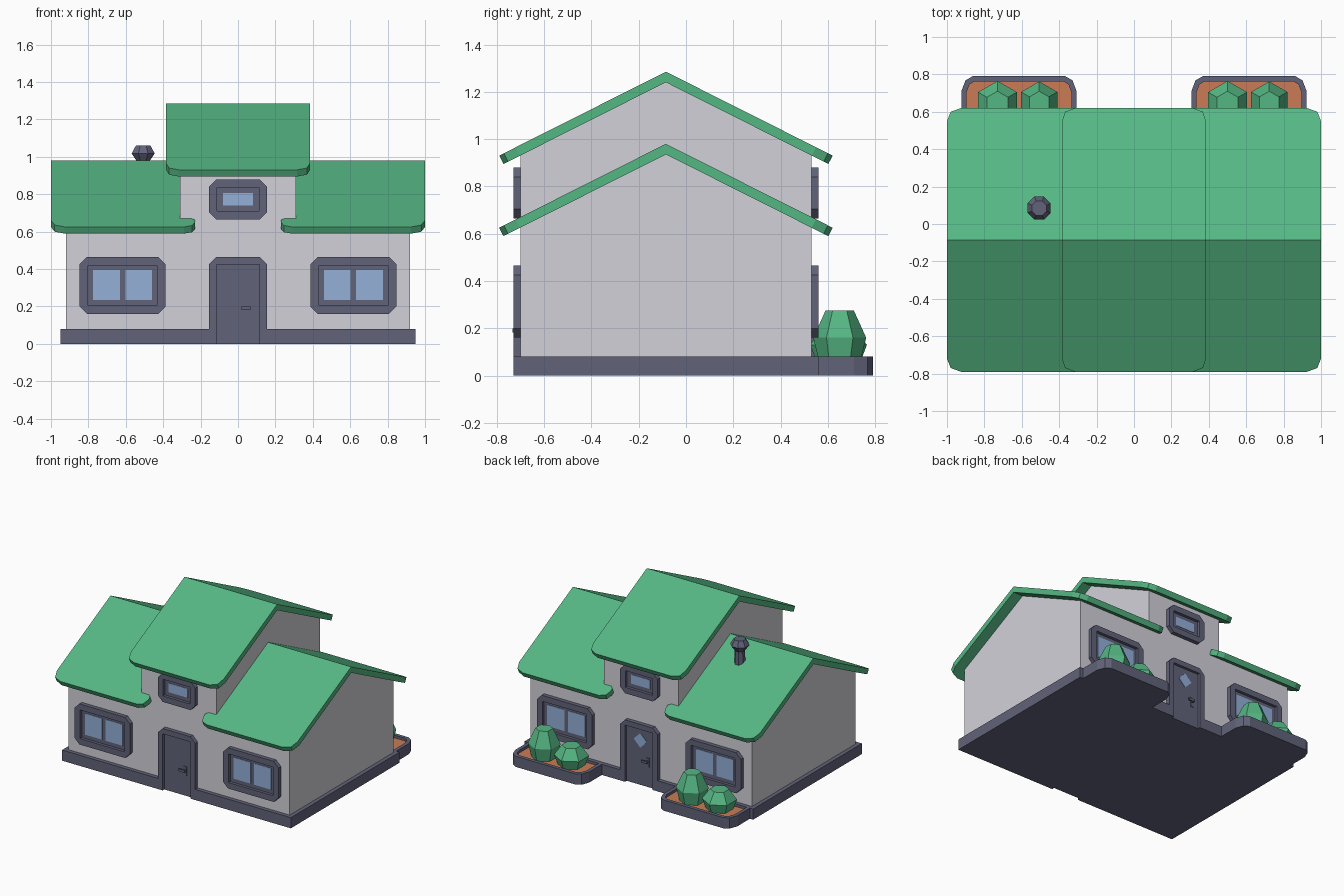
import bpy, bmesh, math
from mathutils import Vector

if "Cube" in bpy.data.objects:
    bpy.data.objects.remove(bpy.data.objects["Cube"])


def material(name, rgb):
    m = bpy.data.materials.new(name)
    m.diffuse_color = [(c / 255) ** 2.2 for c in rgb] + [1]
    m.use_nodes = True
    m.node_tree.nodes["Principled BSDF"].inputs["Base Color"].default_value = m.diffuse_color
    return m


WALL = material("wall grey", (208, 208, 216))
SLATE = material("slate trim", (97, 99, 121))
GREEN = material("green", (86, 182, 131))
GLASS = material("window blue", (146, 174, 216))
SOIL = material("soil orange", (200, 122, 86))
YC = -0.085                      # ridge line of the house


def finish(name, bm, mat):
    bmesh.ops.remove_doubles(bm, verts=bm.verts, dist=1e-5)
    bmesh.ops.recalc_face_normals(bm, faces=bm.faces)
    me = bpy.data.meshes.new(name)
    bm.to_mesh(me)
    bm.free()
    me.materials.append(mat)
    ob = bpy.data.objects.new(name, me)
    bpy.context.collection.objects.link(ob)
    return ob


def bridge(bm, a, b):
    n = len(a)
    for i in range(n):
        j = (i + 1) % n
        bm.faces.new((a[i], a[j], b[j], b[i]))


def add_prism(bm, low, high):
    a = [bm.verts.new(p) for p in low]
    b = [bm.verts.new(p) for p in high]
    bm.faces.new(a)
    bm.faces.new(b)
    bridge(bm, a, b)


def prism(name, pts, place, d0, d1, mat):
    bm = bmesh.new()
    add_prism(bm, [place(u, v, d0) for u, v in pts], [place(u, v, d1) for u, v in pts])
    return finish(name, bm, mat)


def flat(u, v, d):               # plan outline extruded upward
    return Vector((u, v, d))


def side(u, v, d):               # side profile extruded along x
    return Vector((d, u, v))


def front(u, v, d):              # facade outline, d is height off the wall
    return Vector((u, -0.70 - d, v))


def back(u, v, d):
    return Vector((-u, 0.53 + d, v))


def rect(x0, x1, z0, z1):
    return [(x0, z0), (x1, z0), (x1, z1), (x0, z1)]


def chamfered(x0, x1, z0, z1, c):
    return [(x0 + c, z0), (x1 - c, z0), (x1, z0 + c), (x1, z1 - c),
            (x1 - c, z1), (x0 + c, z1), (x0, z1 - c), (x0, z0 + c)]


def lathe(name, x, y, profile, sides, turn, mat):
    bm = bmesh.new()
    rings = [[bm.verts.new((x + r * math.cos(turn + i * math.tau / sides),
                            y + r * math.sin(turn + i * math.tau / sides), z))
              for i in range(sides)] for r, z in profile]
    for a, b in zip(rings, rings[1:]):
        bridge(bm, a, b)
    bm.faces.new(rings[0])
    bm.faces.new(rings[-1])
    return finish(name, bm, mat)


# Walls: gabled blocks, the middle one taller
def gable(name, x0, x1, ridge):
    eave = ridge - 0.503 * 0.615
    prism(name, [(-0.70, 0.01), (0.53, 0.01), (0.53, eave), (YC, ridge), (-0.70, eave)],
          side, x0, x1, WALL)


gable("left_wall_block", -0.92, -0.31, 0.95)
gable("middle_wall_block", -0.31, 0.31, 1.26)
gable("right_wall_block", 0.31, 0.92, 0.95)

# Plinth with a notch at each door
corner = [(0.155, -0.70), (0.155, -0.73), (0.95, -0.73),
          (0.95, 0.56), (0.155, 0.56), (0.155, 0.53)]
prism("plinth", corner + [(-x, y) for x, y in reversed(corner)], flat, 0, 0.08, SLATE)


# Roofs: outline (x, distance from ridge) laid on both slopes
def roof(name, outline, ridge, slope=0.503, t=0.04):
    bm = bmesh.new()
    length = math.hypot(1, slope)
    for s in (-1, 1):
        top, low = [], []
        for x, d in outline:
            z = ridge - slope * d
            top.append((x, YC + s * d, z))
            if d == 0:
                low.append((x, YC, z - t * length))
            else:
                low.append((x, YC + s * (d - t * slope / length), z - t / length))
        add_prism(bm, top, low)
    bmesh.ops.remove_doubles(bm, verts=bm.verts, dist=1e-5)
    inner = [f for f in bm.faces if all(abs(v.co.y - YC) < 1e-4 for v in f.verts)]
    bmesh.ops.delete(bm, geom=inner, context='FACES_ONLY')
    finish(name, bm, GREEN)


wing = [(0.31, 0), (1, 0), (1, 0.635), (0.98, 0.685), (0.925, 0.705), (0.29, 0.705),
        (0.245, 0.69), (0.23, 0.655), (0.23, 0.63), (0.25, 0.615), (0.31, 0.615)]
roof("right_roof", wing, 0.98)
roof("left_roof", [(-x, d) for x, d in wing], 0.98)
half = [(0.385, 0), (0.385, 0.635), (0.368, 0.685), (0.315, 0.705)]
roof("middle_roof", half + [(-x, d) for x, d in reversed(half)], 1.285)


# Windows: chamfered frame ring, recessed sash, thin glass plates
def window(name, place, outer, inner, panes):
    bm = bmesh.new()
    loops = [[bm.verts.new(place(u, v, d)) for u, v in pts] for pts, d in (
        (chamfered(*outer, 0.04), 0), (chamfered(*outer, 0.04), 0.03),
        (chamfered(*inner, 0.00001), 0.03), (chamfered(*inner, 0.00001), 0))]
    for i in range(4):
        bridge(bm, loops[i], loops[(i + 1) % 4])
    finish(name + "_frame", bm, SLATE)
    prism(name + "_sash", rect(*inner), place, 0, 0.008, SLATE)
    for p in panes:
        prism(name + "_glass", rect(*p), place, 0.007, 0.011, GLASS)


for label, place in (("front", front), ("back", back)):
    for s, lr in ((-1, "left"), (1, "right")):
        c = s * 0.617
        window(f"{label}_{lr}_window", place, (c - 0.23, c + 0.23, 0.16, 0.465),
               (c - 0.184, c + 0.184, 0.205, 0.42),
               [(c - 0.157, c - 0.015, 0.235, 0.395), (c + 0.015, c + 0.157, 0.235, 0.395)])
    window(f"{label}_upper_window", place, (-0.155, 0.155, 0.665, 0.88),
           (-0.112, 0.112, 0.71, 0.835), [(-0.08, 0.08, 0.74, 0.808)])

    # Door with frame and lever handle
    jamb = [(0.115, 0), (0.155, 0), (0.155, 0.425), (0.115, 0.465)]
    arch = jamb + [(-x, z) for x, z in reversed(jamb)] + [(-0.115, 0.425), (0.115, 0.425)]
    prism(f"{label}_door_frame", arch, place, 0, 0.03, SLATE)
    prism(f"{label}_door", rect(-0.115, 0.115, 0, 0.425), place, 0, 0.01, SLATE)
    prism(f"{label}_handle_plate", rect(0.048, 0.073, 0.15, 0.22), place, 0.01, 0.016, SLATE)
    prism(f"{label}_handle_stem", rect(0.053, 0.068, 0.182, 0.2), place, 0.016, 0.034, SLATE)
    prism(f"{label}_handle_lever", rect(0.02, 0.068, 0.182, 0.2), place, 0.025, 0.034, SLATE)
r = 0.055
prism("back_door_glass", [(-r, 0.335), (0, 0.335 - r), (r, 0.335), (0, 0.335 + r)],
      back, 0.009, 0.013, GLASS)


# Planters at the back with two bushes each
def tray(c, w, y1, k):
    right = [(w, 0.56), (w, y1 - 0.08 * k), (w - 0.022 * k, y1 - 0.022 * k), (w - 0.06 * k, y1)]
    return [(c + x, y) for x, y in right] + [(c - x, y) for x, y in reversed(right)]


for s, lr in ((-1, "left"), (1, "right")):
    c = s * 0.615
    outer, inner = tray(c, 0.308, 0.79, 1), tray(c, 0.281, 0.763, 0.75)
    prism(f"{lr}_planter_rim", outer + inner[::-1], flat, 0, 0.08, SLATE)
    prism(f"{lr}_planter_floor", inner, flat, 0, 0.03, SLATE)
    prism(f"{lr}_planter_soil", inner, flat, 0.03, 0.06, SOIL)
    lathe(f"{lr}_round_bush", c - 0.115, 0.645,
          [(0.09, 0.05), (0.12, 0.13), (0.065, 0.205)], 6, math.pi / 6, GREEN)
    lathe(f"{lr}_tall_bush", c + 0.108, 0.65,
          [(0.085, 0.05), (0.112, 0.16), (0.06, 0.275)], 6, math.pi / 6, GREEN)

# Chimney pot
lathe("chimney", -0.507, 0.085, [(0.04, 0.84), (0.036, 0.975), (0.067, 1.018), (0.042, 1.06)],
      8, math.pi / 8, SLATE)
